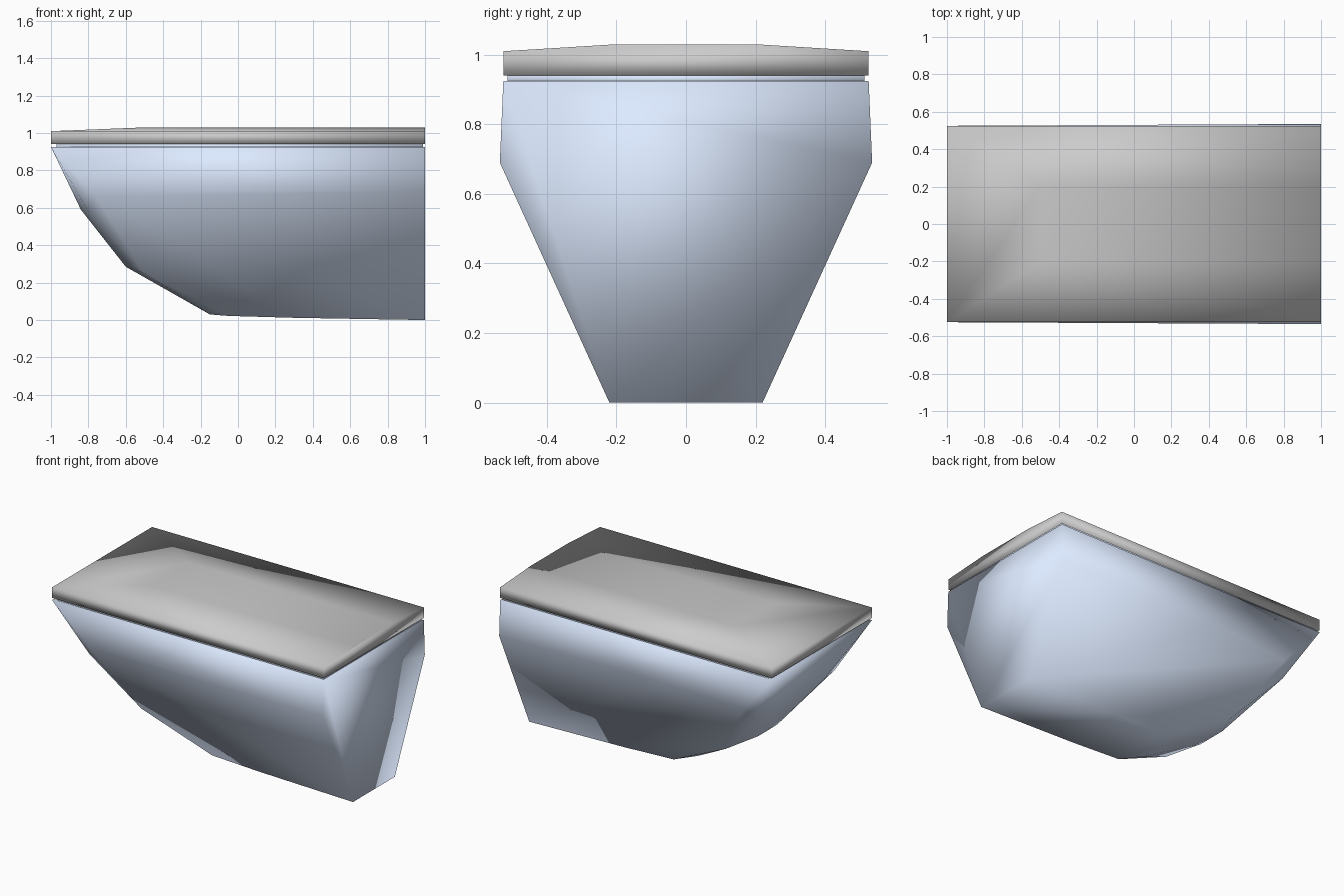
import bpy, bmesh, math

if "Cube" in bpy.data.objects:
    bpy.data.objects.remove(bpy.data.objects["Cube"])


def hull_part(name, half_points, material=None):
    """Convex, fully smooth shell from points on one side, mirrored across y."""
    bm = bmesh.new()
    for x, y, z in half_points:
        bm.verts.new((x, y, z))
        bm.verts.new((x, -y, z))
    bmesh.ops.convex_hull(bm, input=bm.verts[:])
    loose = [v for v in bm.verts if not v.link_faces]
    bmesh.ops.delete(bm, geom=loose, context='VERTS')
    bmesh.ops.dissolve_limit(bm, angle_limit=math.radians(0.5),
                             verts=bm.verts[:], edges=bm.edges[:])
    bmesh.ops.recalc_face_normals(bm, faces=bm.faces[:])
    for f in bm.faces:
        f.smooth = True
    mesh = bpy.data.meshes.new(name)
    bm.to_mesh(mesh)
    bm.free()
    obj = bpy.data.objects.new(name, mesh)
    bpy.context.collection.objects.link(obj)
    if material:
        mesh.materials.append(material)
    return obj


blue = bpy.data.materials.new("pale_blue")
blue.diffuse_color = (0.72, 0.82, 1.0, 1.0)
blue.use_nodes = True
blue.node_tree.nodes["Principled BSDF"].inputs["Base Color"].default_value = blue.diffuse_color

# Tapered tub: upright end at +x, raked scow-like end at -x
hull_part("tub", [
    (1, .525, .925), (1, .535, .69), (1, .22, 0),         # upright end
    (.2, .522, .69), (-.2, .515, .69), (-.76, .49, .66),  # widest line
    (.3, .21, .012), (-.05, .2, .022), (-.15, .09, .03),  # floor
    (-.5, .30, .25), (-.8, .42, .58),                     # raked end corners
    (-.6, .10, .285), (-.84, .24, .59),                   # raked end face
    (-1, .525, .925),
], blue)

# Thin recessed neck under the lid
hull_part("neck", [(x, .513, z) for x in (-.97, .99) for z in (.915, .945)], blue)

# Lid with a very low crown
hull_part("lid", [(x, .525, z) for x in (-1, 1) for z in (.94, 1.01)]
          + [(-.5, .2, 1.03), (1, .2, 1.03)])
